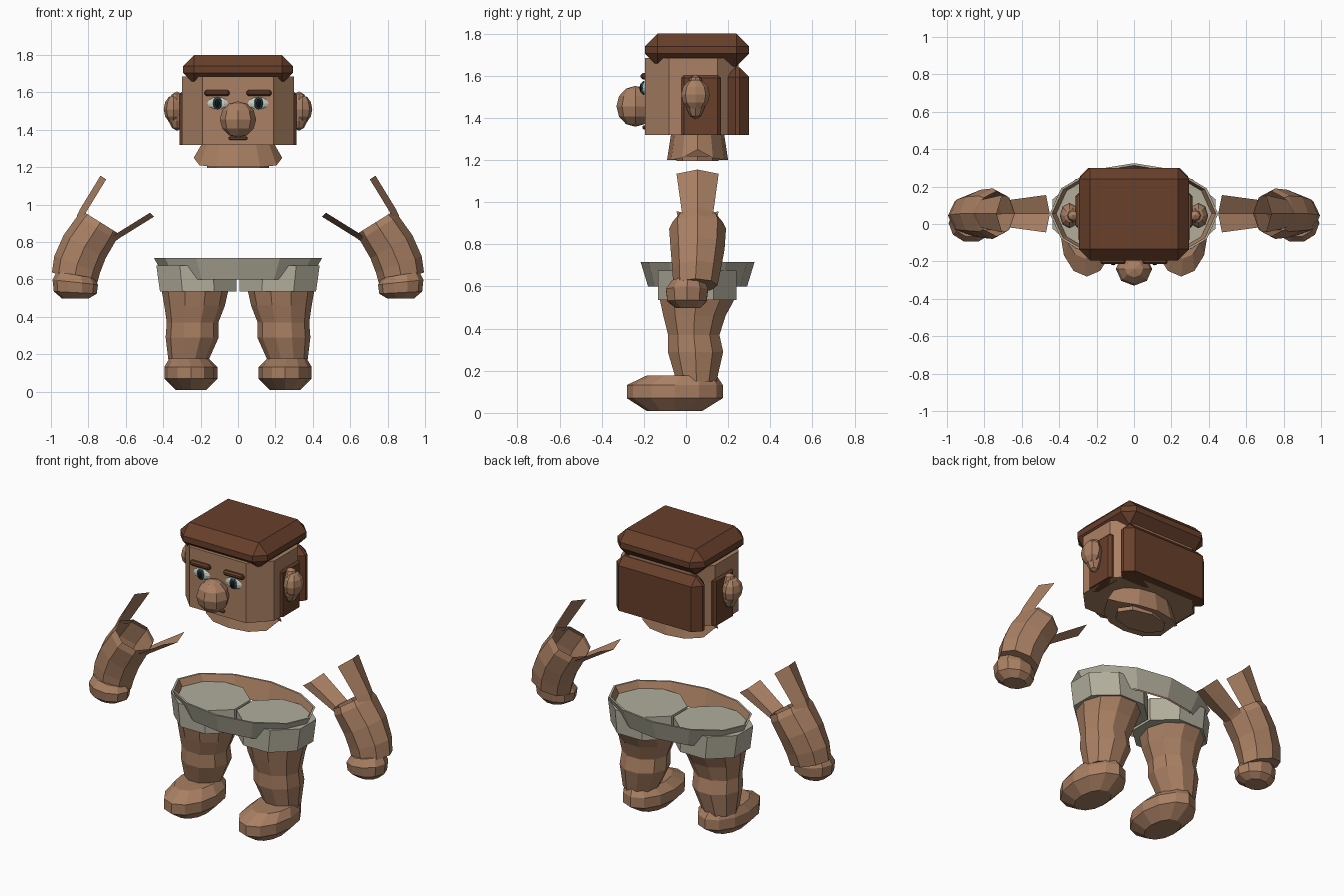
import bpy, bmesh, math
from mathutils import Vector

if "Cube" in bpy.data.objects:
    bpy.data.objects.remove(bpy.data.objects["Cube"])


def material(name, rgb):
    m = bpy.data.materials.new(name)
    m.diffuse_color = (*rgb, 1)
    m.use_nodes = True
    m.node_tree.nodes["Principled BSDF"].inputs["Base Color"].default_value = m.diffuse_color
    return m


SKIN = material("skin", (0.40, 0.215, 0.125))
HAIR = material("brown hair", (0.138, 0.050, 0.024))
CLOTH = material("grey cloth", (0.44, 0.42, 0.33))
WHITE = material("eye white", (0.60, 0.65, 0.58))
IRIS = material("teal iris", (0.03, 0.10, 0.11))
PUPIL = material("black pupil", (0.008, 0.009, 0.01))
LIP = material("lip", (0.17, 0.08, 0.045))


def finish(bm, name, mat, side=1):
    """Mirror in x when side is -1, then make the object."""
    if side < 0:
        for v in bm.verts:
            v.co.x = -v.co.x
        bmesh.ops.reverse_faces(bm, faces=bm.faces)
    me = bpy.data.meshes.new(name)
    bm.to_mesh(me)
    bm.free()
    me.materials.append(mat)
    ob = bpy.data.objects.new(name, me)
    bpy.context.collection.objects.link(ob)
    return ob


def loft(name, rings, mat, n=8, phase=0.0, caps=(True, True), side=1, shape=None):
    """Skin rings of (x, y, z, rx, ry, tilt), listed from the bottom up."""
    bm = bmesh.new()
    loops = []
    for x, y, z, rx, ry, tilt in rings:
        t = math.radians(tilt)
        loop = []
        for i in range(n):
            a = 2 * math.pi * (i + phase) / n
            u = rx * math.cos(a)
            p = Vector((x + u * math.cos(t), y + ry * math.sin(a), z + u * math.sin(t)))
            loop.append(bm.verts.new(p))
        loops.append(loop)
    for a, b in zip(loops, loops[1:]):
        for i in range(n):
            j = (i + 1) % n
            bm.faces.new((a[i], a[j], b[j], b[i]))
    if caps[0]:
        bm.faces.new(loops[0][::-1])
    if caps[1]:
        bm.faces.new(loops[-1])
    if shape:
        for v in bm.verts:
            shape(v.co)
    return finish(bm, name, mat, side)


def box(name, lo, hi, mat, bevel=0.0, pick=lambda e: True, side=1):
    """Box between two corners with chosen edges chamfered."""
    bm = bmesh.new()
    bmesh.ops.create_cube(bm, size=1)
    for v in bm.verts:
        v.co = [lo[i] + (v.co[i] + 0.5) * (hi[i] - lo[i]) for i in range(3)]
    if bevel:
        bmesh.ops.bevel(bm, geom=[e for e in bm.edges if pick(e)], offset=bevel,
                        segments=1, profile=0.5, affect='EDGES')
    return finish(bm, name, mat, side)


def ball(name, c, r, mat, u=8, v=6, side=1):
    bm = bmesh.new()
    bmesh.ops.create_uvsphere(bm, u_segments=u, v_segments=v, radius=1)
    for w in bm.verts:
        w.co = [c[i] + w.co[i] * r[i] for i in range(3)]
    return finish(bm, name, mat, side)


def prism(name, outline, z0, z1, mat):
    """Symmetric prism from a half outline running front to back."""
    pts = outline + [(-x, y) for x, y in reversed(outline)]
    bm = bmesh.new()
    f = bm.faces.new([bm.verts.new((x, y, z0)) for x, y in pts])
    top = bmesh.ops.extrude_face_region(bm, geom=[f])["geom"]
    for g in top:
        if isinstance(g, bmesh.types.BMVert):
            g.co.z = z1
    bmesh.ops.recalc_face_normals(bm, faces=bm.faces)
    return finish(bm, name, mat)


def strip(name, rows, dx, side):
    """Folded sleeve strip: rows of (ridge x, ridge z, half width)."""
    bm = bmesh.new()
    grid = [[bm.verts.new((x + (d[0] if k else 0), 0.055 + k * w, z + (d[1] if k else 0)))
             for k in (-1, 0, 1)] for (x, z, w), d in zip(rows, dx)]
    for a, b in zip(grid, grid[1:]):
        for i in range(2):
            bm.faces.new((a[i], a[i + 1], b[i + 1], b[i]))
    return finish(bm, name, SKIN, side)


# Head block and hair
prism("head", [(0.19, -0.195), (0.30, -0.08), (0.30, 0.15), (0.21, 0.25)], 1.32, 1.685, SKIN)
box("hair_cap", (-0.295, -0.195, 1.645), (0.295, 0.30, 1.80), HAIR, 0.06)
box("hair_back", (-0.29, 0.19, 1.32), (0.29, 0.30, 1.64), HAIR, 0.045,
    lambda e: sum(v.co.z for v in e.verts) > 2.7)

# Neck with drooping front and back hem
def hem(co):
    if co.z < 1.25:
        ax = abs(co.x)
        co.z = 1.25 if ax > 0.22 else 1.21 if ax > 0.19 else 1.20

loft("neck", [(0, 0.055, 1.20, 0.237, 0.145, 0), (0, 0.055, 1.33, 0.19, 0.125, 0)],
     SKIN, n=12, shape=hem)
loft("neck_base", [(0, 0.055, 1.195, 0.165, 0.10, 0), (0, 0.055, 1.22, 0.165, 0.10, 0)], SKIN)

# Nose and mouth
bm = bmesh.new()
bm.free()
ball("nose", (0, -0.24, 1.455), (0.097, 0.09, 0.097), SKIN, 8, 6)
box("mouth", (-0.05, -0.207, 1.345), (0.05, -0.19, 1.365), LIP, 0.006)

for s in (1, -1):
    # Face details
    ball("eye", (0.108, -0.19, 1.542), (0.058, 0.018, 0.034), WHITE, 10, 6, s)
    ball("iris", (0.110, -0.202, 1.542), (0.026, 0.014, 0.033), IRIS, 8, 6, s)
    ball("pupil", (0.110, -0.208, 1.542), (0.016, 0.013, 0.024), PUPIL, 8, 6, s)
    box("eyebrow", (0.045, -0.215, 1.582), (0.18, -0.185, 1.612), HAIR, 0.009, side=s)

    # Sideburn panel and ear
    box("sideburn", (0.25, -0.025, 1.32), (0.312, 0.165, 1.605), HAIR, 0.015,
        lambda e: sum(v.co.z for v in e.verts) > 2.7, s)
    ball("ear", (0.325, 0.045, 1.50), (0.055, 0.05, 0.105), SKIN, 8, 6, s)
    ball("ear_rim", (0.345, 0.045, 1.51), (0.052, 0.068, 0.075), SKIN, 8, 6, s)

    # Arm tube, open at the shoulder
    loft("arm", [(0.875, 0.045, 0.605, 0.124, 0.105, 15), (0.86, 0.05, 0.68, 0.13, 0.115, 20),
                 (0.82, 0.055, 0.775, 0.128, 0.128, 29), (0.755, 0.055, 0.875, 0.122, 0.135, 32),
                 (0.735, 0.055, 0.905, 0.115, 0.12, 32)],
         SKIN, phase=0, caps=(True, False), side=s)
    strip("sleeve_strip_outer", [(0.735, 1.155, 0.10), (0.845, 0.975, 0.075), (0.862, 0.94, 0.07)],
          [(-0.03, -0.02)] * 3, s)
    strip("sleeve_strip_inner", [(0.45, 0.935, 0.10), (0.635, 0.82, 0.075), (0.655, 0.805, 0.07)],
          [(0.02, 0.022)] * 3, s)
    # Hand
    loft("hand", [(0.87, 0.01, 0.497, 0.07, 0.06, 0), (0.87, 0.005, 0.53, 0.115, 0.098, 3),
                  (0.87, 0.005, 0.585, 0.122, 0.105, 6), (0.87, 0.01, 0.625, 0.10, 0.08, 10)],
         SKIN, n=10, side=s)

    # Leg
    loft("leg", [(0.268, 0.05, 0.15, 0.102, 0.10, 0), (0.245, 0.045, 0.29, 0.142, 0.138, 0),
                 (0.243, 0.037, 0.37, 0.138, 0.128, 0), (0.232, 0.04, 0.46, 0.162, 0.155, 0),
                 (0.23, 0.053, 0.54, 0.178, 0.187, 0)], SKIN, n=10, side=s)
    # Foot
    loft("foot", [(0.252, -0.055, 0.008, 0.08, 0.13, 0), (0.252, -0.053, 0.07, 0.142, 0.228, 0),
                  (0.252, -0.053, 0.132, 0.142, 0.228, 0), (0.262, -0.02, 0.178, 0.105, 0.165, 0)],
         SKIN, n=12, side=s)
    # Shorts leg
    loft("shorts_leg", [(0.213, 0.053, 0.535, 0.205, 0.202, 0), (0.222, 0.053, 0.675, 0.215, 0.202, 0)],
         CLOTH, n=8, phase=0.5, side=s,
         shape=lambda co: setattr(co, "x", 0.218 + (co.x - 0.218) * 1.08))

# Waistband with skin lining
loft("waistband", [(0, 0.055, 0.60, 0.385, 0.235, 0), (0, 0.055, 0.715, 0.45, 0.27, 0)],
     CLOTH, n=12, caps=(False, False))
loft("waistband_lining", [(0, 0.055, 0.715, 0.438, 0.258, 0), (0, 0.055, 0.60, 0.373, 0.223, 0)],
     SKIN, n=12, caps=(False, False))
loft("waistband_rim", [(0, 0.055, 0.715, 0.45, 0.27, 0), (0, 0.055, 0.715, 0.438, 0.258, 0)],
     CLOTH, n=12, caps=(False, False))
